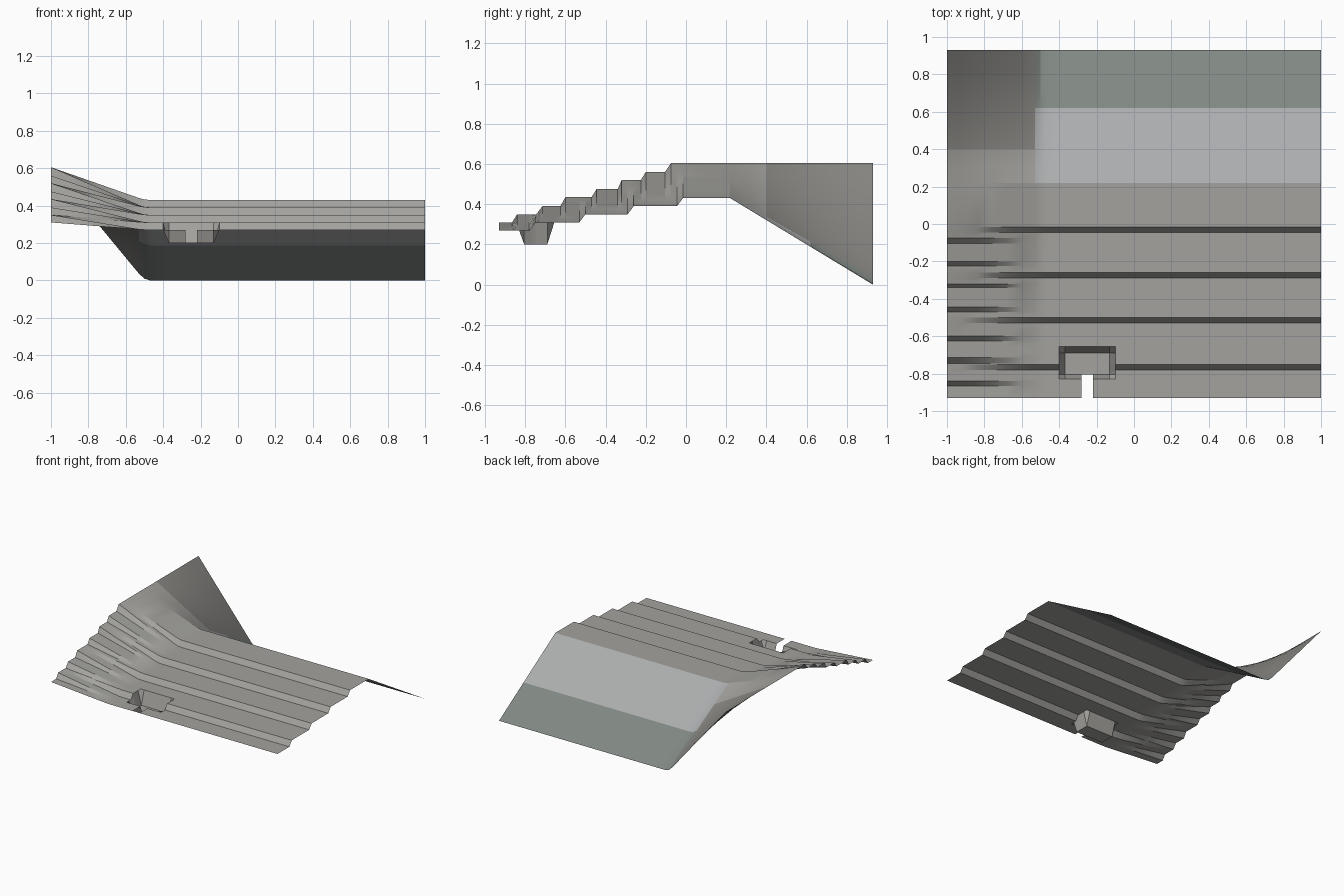
import bpy, bmesh

if "Cube" in bpy.data.objects:
    bpy.data.objects.remove(bpy.data.objects["Cube"])

# Cross-sections (y, z): stepped bank at the right, taller stepped bank at the left edge
RIGHT = [(-.93, .27), (-.78, .27), (-.75, .31), (-.53, .31), (-.50, .35), (-.29, .35),
         (-.26, .39), (-.045, .39), (-.015, .43), (.22, .43), (.93, 0)]
LEFT = [(-.93, .31), (-.865, .31), (-.84, .35), (-.745, .35), (-.715, .39), (-.625, .39),
        (-.60, .435), (-.47, .435), (-.445, .475), (-.34, .475), (-.32, .52), (-.225, .52),
        (-.20, .56), (-.105, .56), (-.075, .605), (.93, .605)]

# Recess outline: outer rim and floor
PX = (-.40, -.37, -.13, -.10)
PY = (-.83, -.805, -.69, -.655)
NOTCH = (-.28, -.22)


def interp(profile, y):
    for (y0, z0), (y1, z1) in zip(profile, profile[1:]):
        if y <= y1 + 1e-6:
            return z0 + (z1 - z0) * (y - y0) / (y1 - y0)
    return profile[-1][1]


def height(x, y):
    # Blend between the two sections, with a small easing at the bend
    if x < -.53:
        t = (-.5 - x) / .5
    else:
        t = max(0, -.47 - x) ** 2 / .06
    z = interp(RIGHT, y) * (1 - t) + interp(LEFT, y) * t
    e = 1e-5
    if PX[0] + e < x < PX[3] - e and PY[0] + e < y < PY[3] - e:
        z = .20
    return z


xs = sorted({-1, -.92, -.84, -.76, -.68, -.60, -.53, -.50, -.47, *PX, *NOTCH, 1})
ys = sorted({p[0] for p in RIGHT + LEFT} | set(PY) | {.31, .40, .51, .62, .72, .82})


def in_pit(x, y):
    return PX[0] < x < PX[3] and PY[0] < y < PY[3]


def in_notch(x, y):
    return NOTCH[0] < x < NOTCH[1] and y < PY[1]


def material(name, color):
    m = bpy.data.materials.new(name)
    m.diffuse_color = (*color, 1)
    m.use_nodes = True
    m.node_tree.nodes["Principled BSDF"].inputs["Base Color"].default_value = m.diffuse_color
    return m


MATS = [material("stone", (.37, .365, .345)),
        material("pale_stone", (.41, .42, .425)),
        material("mossy_stone", (.22, .25, .23)),
        material("shaded_stone", (.25, .245, .23))]


def pick(x, y):
    if x > -.54 and y > .62:
        return 2
    if x > -.54 and y > .22:
        return 1
    if x < -.54 and y > .4:
        return 3
    return 0


def build(name, keep):
    bm = bmesh.new()
    grid = {}

    def vert(x, y):
        if (x, y) not in grid:
            grid[x, y] = bm.verts.new((x, y, height(x, y)))
        return grid[x, y]

    for x0, x1 in zip(xs, xs[1:]):
        for y0, y1 in zip(ys, ys[1:]):
            cx, cy = (x0 + x1) / 2, (y0 + y1) / 2
            if keep(cx, cy) and not in_notch(cx, cy):
                f = bm.faces.new([vert(x0, y0), vert(x1, y0), vert(x1, y1), vert(x0, y1)])
                f.material_index = pick(cx, cy)
    mesh = bpy.data.meshes.new(name)
    bm.to_mesh(mesh)
    bm.free()
    for m in MATS:
        mesh.materials.append(m)
    ob = bpy.data.objects.new(name, mesh)
    bpy.context.collection.objects.link(ob)
    bpy.ops.object.select_all(action='DESELECT')
    ob.select_set(True)
    bpy.context.view_layer.objects.active = ob
    bpy.ops.object.shade_smooth_by_angle(angle=.3)
    return ob


# Stepped ground sheet, and the sunken recess with its drain slot
build("stepped_ground", lambda x, y: not in_pit(x, y))
build("sunken_recess", in_pit)
